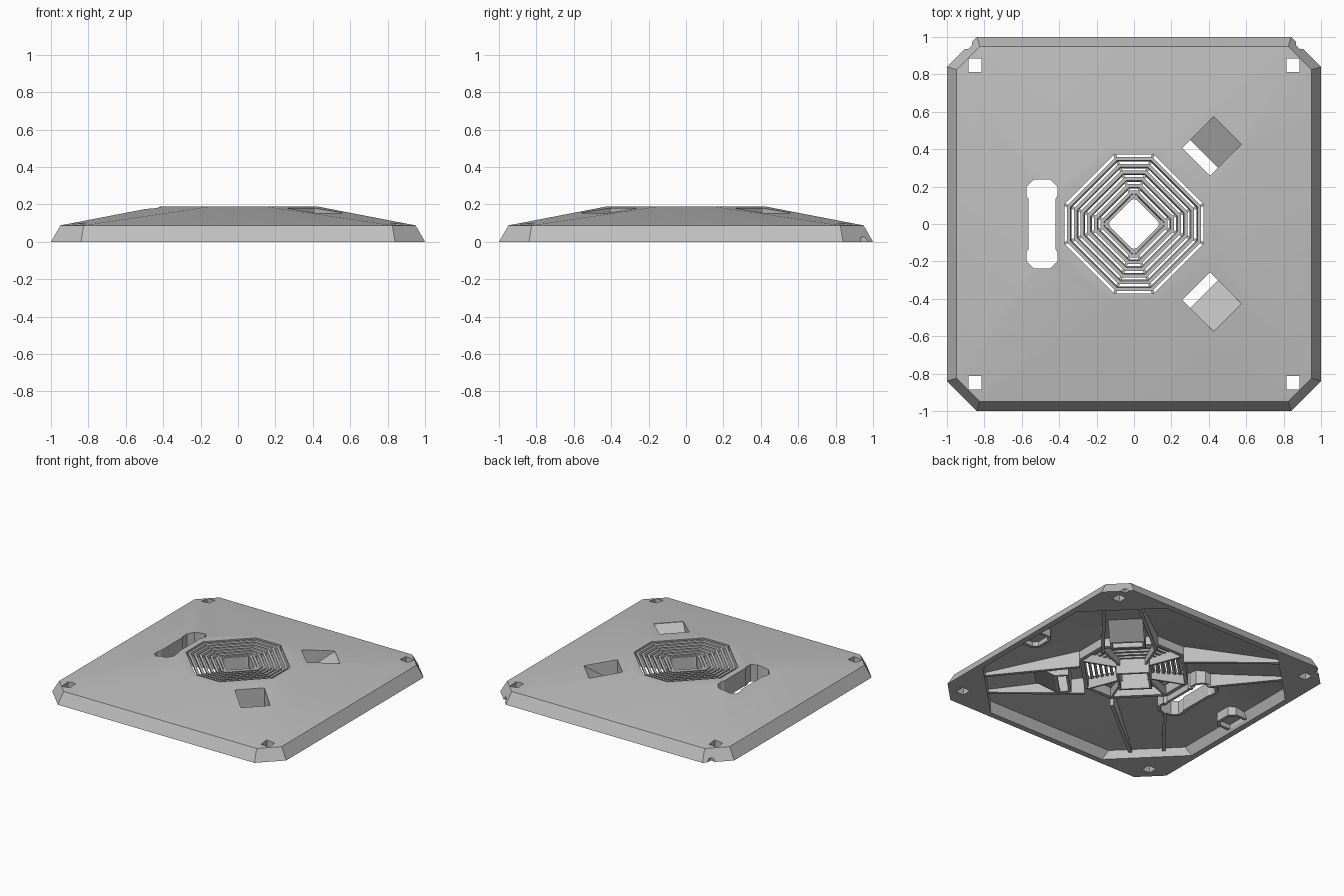
import bpy, bmesh, math
from mathutils import Vector, Matrix

cube = bpy.data.objects.get("Cube")
if cube:
    bpy.data.objects.remove(cube, do_unlink=True)

grey = bpy.data.materials.new("matte_grey")
grey.use_nodes = True
grey.diffuse_color = (0.52, 0.52, 0.52, 1)
bsdf = next(n for n in grey.node_tree.nodes if n.type == 'BSDF_PRINCIPLED')
bsdf.inputs["Base Color"].default_value = grey.diffuse_color
bsdf.inputs["Roughness"].default_value = 0.7


def loft(name, rings, closed=False):
    """Skin a stack of point rings; cap the ends or join last to first."""
    bm = bmesh.new()
    loops = [[bm.verts.new(p) for p in ring] for ring in rings]
    pairs = list(zip(loops, loops[1:]))
    if closed:
        pairs.append((loops[-1], loops[0]))
    else:
        bm.faces.new(loops[0])
        bm.faces.new(loops[-1])
    for low, high in pairs:
        for i in range(len(low)):
            j = (i + 1) % len(low)
            bm.faces.new((low[i], low[j], high[j], high[i]))
    bmesh.ops.recalc_face_normals(bm, faces=bm.faces)
    mesh = bpy.data.meshes.new(name)
    bm.to_mesh(mesh)
    bm.free()
    mesh.materials.append(grey)
    ob = bpy.data.objects.new(name, mesh)
    bpy.context.scene.collection.objects.link(ob)
    return ob


def octagon(a, h, z):
    """Eight corners: flat sides at distance a, each of half length h."""
    return [(a, -h, z), (a, h, z), (h, a, z), (-h, a, z),
            (-a, h, z), (-a, -h, z), (-h, -a, z), (h, -a, z)]


def diamond(r, z):
    return [(r, 0, z), (0, r, z), (-r, 0, z), (0, -r, z)]


def prism(name, poly, z0, z1):
    return loft(name, [[(x, y, z) for x, y in poly] for z in (z0, z1)])


def bar(name, p, q, width, z0, z1):
    p, q = Vector(p), Vector(q)
    d = (q - p).normalized()
    n = Vector((-d.y, d.x)) * width / 2
    return prism(name, [p + n, q + n, q - n, p - n], z0, z1)


def wedge(name, profile, half, angle):
    """Profile of (distance, height) widened sideways, turned about z."""
    rot = Matrix.Rotation(angle, 3, 'Z')
    return loft(name, [[rot @ Vector((d, s, z)) for d, z in profile]
                       for s in (-half, half)])


def box(name, x0, x1, y0, y1, z0, z1):
    return prism(name, [(x0, y0), (x1, y0), (x1, y1), (x0, y1)], z0, z1)


def cut(target, tool):
    """Subtract the tool from the target and discard the tool."""
    tool.hide_render = True
    mod = target.modifiers.new("cut", 'BOOLEAN')
    mod.operation = 'DIFFERENCE'
    mod.solver = 'EXACT'
    mod.object = tool
    bpy.context.view_layer.update()
    graph = bpy.context.evaluated_depsgraph_get()
    mesh = bpy.data.meshes.new_from_object(target.evaluated_get(graph))
    target.modifiers.clear()
    target.data = mesh
    bpy.data.objects.remove(tool, do_unlink=True)


def slot_outline(e):
    """Dumbbell opening on one side, grown by e."""
    q = [(0.0725 + e, 0.135 - e), (0.0825 + e, 0.15 - e),
         (0.0825 + e, 0.2 + e / 2), (0.045 + e / 2, 0.237 + e)]
    half = q + [(-x, y) for x, y in reversed(q)]
    return [(x - 0.4925, y) for x, y in half + [(-x, -y) for x, y in half]]


def clip_outline(s, e):
    return [(s * x, y) for x, y in
            [(0.945 + e, -0.08 - e), (0.945 + e, 0.08 + e), (0.86 - e / 2, 0.08 + e),
             (0.83 - e, 0.05 + e / 2), (0.83 - e, -0.05 - e / 2), (0.86 - e / 2, -0.08 - e)]]


# Outer body and the hollow beneath it
shell = loft("cover_shell", [octagon(1, 0.84, 0), octagon(0.95, 0.825, 0.088),
                             octagon(0.42, 0.14, 0.19)])
hollow = loft("hollow", [octagon(0.965, 0.5, -0.02), octagon(0.92, 0.54, 0.068),
                         octagon(0.41, 0.135, 0.166)])

# Material left standing inside the hollow: ribs, collars and bosses
cut(hollow, prism("collar", [p[:2] for p in octagon(0.4, 0.116, 0)], 0.1, 0.3))
for sx in (-1, 1):
    for sy in (-1, 1):
        cut(hollow, bar("rib", (sx * 0.39, sy * 0.125), (sx * 0.84, sy * 0.68), 0.024, 0.045, 0.3))
        cut(hollow, bar("rib", (sx * 0.125, sy * 0.39), (sx * 0.68, sy * 0.84), 0.024, 0.045, 0.3))
    cut(hollow, prism("clip", clip_outline(sx, 0.022), 0.02, 0.3))
    cut(hollow, wedge("scoop_wall", [(0.45, 0.3), (0.727, 0.3), (0.727, 0.135),
                                     (0.55, 0.025), (0.45, 0.025)], 0.122, sx * math.pi / 4))
cut(hollow, prism("slot_wall", slot_outline(0.02), 0.055, 0.3))
cut(shell, hollow)

# Openings: grille, slot, scoops, corner holes, clip pockets, back notches
cut(shell, prism("grille_hole", [p[:2] for p in octagon(0.372, 0.105, 0)], -0.1, 0.4))
cut(shell, prism("slot_hole", slot_outline(0), -0.1, 0.4))
for sx in (-1, 1):
    cut(shell, wedge("scoop", [(0.47, 0.3), (0.707, 0.3), (0.707, 0.15), (0.53, 0.04),
                               (0.53, -0.1), (0.47, -0.1)], 0.105, sx * math.pi / 4))
    cut(shell, prism("pocket", clip_outline(sx, 0), -0.1, 0.055))
    for sy in (-1, 1):
        x, y = sx * 0.85, sy * 0.85
        cut(shell, box("corner_hole", x - 0.034, x + 0.034, y - 0.036, y + 0.036, -0.1, 0.4))
    xs = sorted((sx * 0.865, sx * 1.1))
    cut(shell, box("notch", xs[0], xs[1], 0.935, 0.987, -0.1, 0.025))

# Concentric louvres stepping down to the centre
parts = [shell]
for i in range(6):
    a = 0.358 - 0.036 * i
    z = 0.187 - 0.004 * i
    section = [(a, z), (a - 0.018, z), (a - 0.025, z - 0.032), (a - 0.007, z - 0.032)]
    parts.append(loft(f"grille_ring_{i + 1}",
                      [octagon(r, 0.1 - (0.36 - r) * 0.444, h) for r, h in section], True))

# Spokes that carry the louvres
k = 0
for sx in (-1, 1):
    for sy in (-1, 1):
        for p, q in (((0.13, 0.008), (0.376, 0.105)), ((0.008, 0.13), (0.105, 0.376))):
            k += 1
            parts.append(bar(f"grille_spoke_{k}", (sx * p[0], sy * p[1]),
                             (sx * q[0], sy * q[1]), 0.014, 0.085, 0.163))

# Square tube through the middle
parts.append(loft("centre_tube", [diamond(0.142, 0.02), diamond(0.165, 0.02),
                                  diamond(0.165, 0.165), diamond(0.142, 0.165)], True))

# Smooth the gentle roof creases, keep everything else crisp
bpy.ops.object.select_all(action='DESELECT')
for ob in parts:
    ob.select_set(True)
bpy.context.view_layer.objects.active = shell
bpy.ops.object.shade_smooth_by_angle(angle=math.radians(25))
